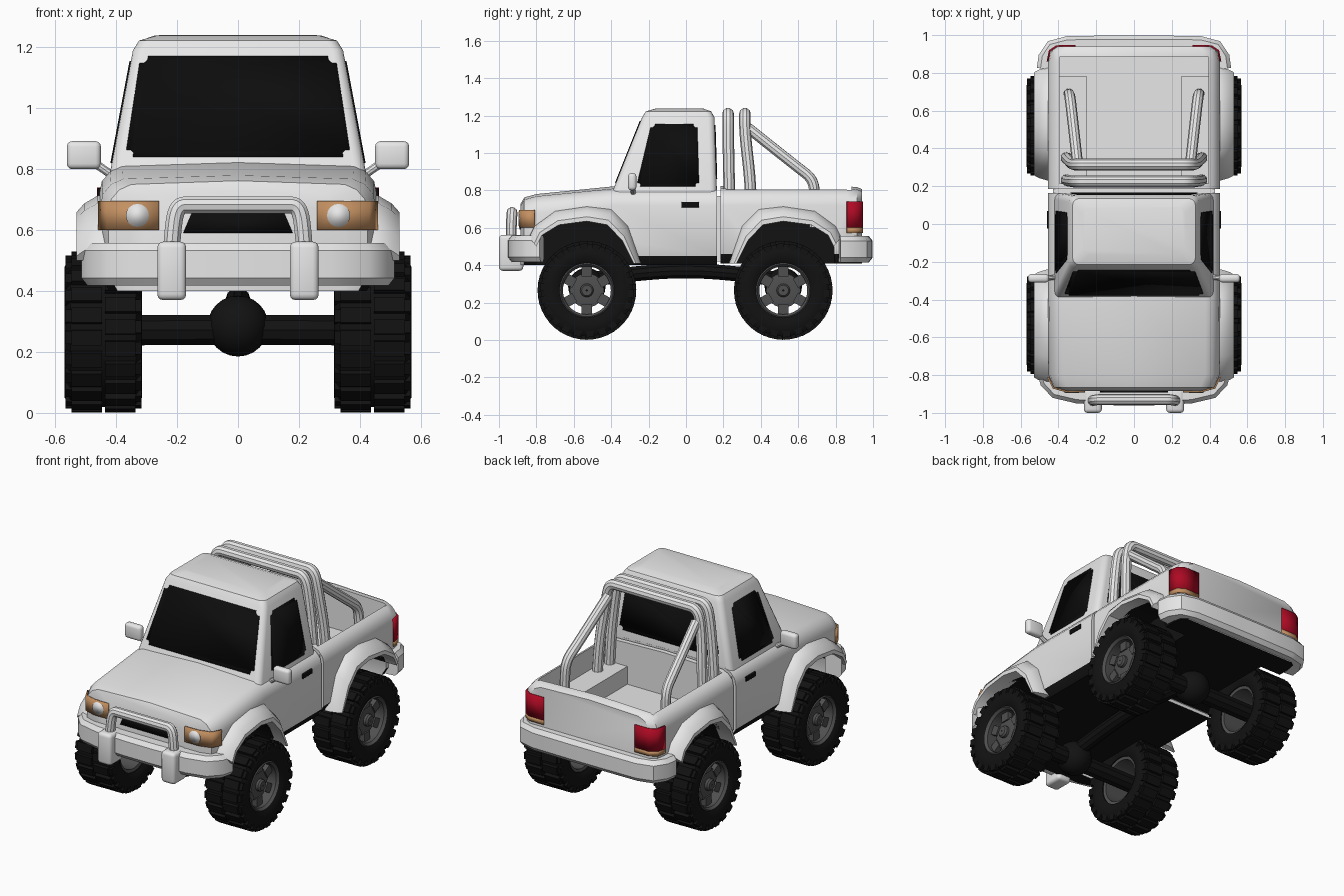
import bpy, bmesh, math
from mathutils import Vector, Matrix

if "Cube" in bpy.data.objects:
    bpy.data.objects.remove(bpy.data.objects["Cube"])


def material(name, r, g, b):
    m = bpy.data.materials.new(name)
    m.use_nodes = True
    m.diffuse_color = (r, g, b, 1)
    m.node_tree.nodes["Principled BSDF"].inputs["Base Color"].default_value = (r, g, b, 1)
    return m


WHITE = material("white_paint", .8, .8, .8)
BLACK = material("black_rubber", .006, .006, .006)
GLASS = material("dark_glass", .004, .004, .004)
GREY = material("rim_grey", .08, .08, .08)
RED = material("tail_red", .42, .003, .017)
AMBER = material("lamp_amber", .55, .28, .12)


def finish(name, bm, *mats):
    bmesh.ops.recalc_face_normals(bm, faces=bm.faces)
    me = bpy.data.meshes.new(name)
    bm.to_mesh(me)
    bm.free()
    ob = bpy.data.objects.new(name, me)
    bpy.context.collection.objects.link(ob)
    for m in mats:
        me.materials.append(m)
    return ob


def mirror(ob):
    ob.modifiers.new("mirror", "MIRROR")
    return ob


def add_loft(bm, rings, cyclic=False):
    vs = [[bm.verts.new(p) for p in r] for r in rings]
    n = len(vs[0])
    for a, b in zip(vs, vs[1:] + vs[:1] if cyclic else vs[1:]):
        for i in range(n):
            bm.faces.new((a[i], a[(i + 1) % n], b[(i + 1) % n], b[i]))
    if not cyclic:
        bm.faces.new(vs[0])
        bm.faces.new(vs[-1])


def loft(name, rings, mat):
    bm = bmesh.new()
    add_loft(bm, rings)
    return finish(name, bm, mat)


def box(name, lo, hi, mat, bevel=0):
    lo, hi = Vector(lo), Vector(hi)
    bm = bmesh.new()
    bmesh.ops.create_cube(bm, size=1, matrix=Matrix.Translation((lo + hi) / 2)
                          @ Matrix.Diagonal((hi - lo).to_4d()))
    if bevel:
        bmesh.ops.bevel(bm, geom=bm.edges[:], offset=bevel, segments=3, profile=.5, affect="EDGES")
    return finish(name, bm, mat)


def plate(name, pts, mat, corner=0):
    bm = bmesh.new()
    bm.faces.new([bm.verts.new(p) for p in pts])
    if corner:
        bmesh.ops.bevel(bm, geom=bm.verts[:], offset=corner, segments=3, affect="VERTICES")
    ob = finish(name, bm, mat)
    s = ob.modifiers.new("thickness", "SOLIDIFY")
    s.thickness, s.offset = .009, 0
    return ob


def strip(name, path, z0, z1, mat):
    bm = bmesh.new()
    cols = [[bm.verts.new((x, y, z)) for z in (z0, z1)] for x, y in path]
    for a, b in zip(cols, cols[1:]):
        bm.faces.new((a[0], b[0], b[1], a[1]))
    ob = finish(name, bm, mat)
    s = ob.modifiers.new("thickness", "SOLIDIFY")
    s.thickness, s.offset = .009, 0
    return mirror(ob)


def tube(name, pts, r, mat):
    cu = bpy.data.curves.new(name, "CURVE")
    cu.dimensions, cu.bevel_depth, cu.bevel_resolution, cu.use_fill_caps = "3D", r, 3, True
    sp = cu.splines.new("NURBS")
    sp.points.add(len(pts) - 1)
    for p, co in zip(sp.points, pts):
        p.co = (*co, 1)
    sp.use_endpoint_u, sp.order_u, sp.resolution_u = True, 3, 6
    cu.materials.append(mat)
    ob = bpy.data.objects.new(name, cu)
    bpy.context.collection.objects.link(ob)
    bpy.ops.object.select_all(action="DESELECT")
    ob.select_set(True)
    bpy.context.view_layer.objects.active = ob
    bpy.ops.object.convert(target="MESH")
    return bpy.context.object


def both(pts):
    return [(-x, *r) for x, *r in reversed(pts)] + pts


def cut(ob, cutters):
    for c in cutters:
        m = ob.modifiers.new("cut", "BOOLEAN")
        m.object, m.solver = c, "EXACT"
        with bpy.context.temp_override(object=ob, active_object=ob):
            bpy.ops.object.modifier_apply(modifier=m.name)
        bpy.data.objects.remove(c)


# Wheel arch outlines (offset from axle toward the cab, height)
AXLES = ((-.53, 1, "front"), (.52, -1, "rear"))
ARCH_IN = [(-.27, .5), (-.24, .56), (-.15, .615), (0, .635), (.11, .615), (.19, .53), (.25, .41)]
ARCH_OUT = [(-.31, .55), (-.28, .61), (-.17, .69), (0, .715), (.13, .7), (.22, .61), (.29, .41)]


def arch_cutters(yc, d):
    poly = [(-.27, .3)] + ARCH_IN + [(.25, .3)]
    return [loft("arch_cutter", [[(s * x, yc + d * u, z) for u, z in poly] for x in (.28, .7)], BLACK)
            for s in (1, -1)]


def section(y, w, t, zb):
    half = [(w - .03, zb), (w, zb + .05), (w, t - .09), (w - .008, t - .05),
            (w - .035, t - .018), (w - .075, t)]
    pts = half + [(0, t + .012)] + [(-x, z) for x, z in reversed(half)]
    return [(x, y, z) for x, z in pts]


def blacken_underside(ob):
    ob.data.materials.append(BLACK)
    for f in ob.data.polygons:
        c, n = f.center, f.normal
        well = abs(c.x) < .29 and n.x * c.x > .2 and c.z < .66
        if well or (n.z < -.2 and c.z < .65):
            f.material_index = 1


# Lower body and bonnet
body = loft("lower_body", [section(*s, .4) for s in (
    (-.885, .36, .715), (-.865, .425, .75), (-.8, .452, .768),
    (-.38, .455, .81), (.165, .455, .81))], WHITE)
cut(body, arch_cutters(-.53, 1))
blacken_underside(body)

# Cargo bed with hollow and wheel boxes
bed = loft("cargo_bed", [section(*s, .41) for s in (
    (.185, .455, .81), (.86, .455, .81), (.915, .445, .805), (.94, .41, .795))], WHITE)
cut(bed, [box("hollow", (-.395, .215, .67), (.395, .885, 1), WHITE),
          box("hollow", (-.25, .215, .56), (.25, .885, .8), WHITE),
          box("hollow", (-.395, .78, .56), (.395, .885, .8), WHITE)] + arch_cutters(.52, -1))
blacken_underside(bed)
box("bed_joint", (-.43, .15, .42), (.43, .2, .77), WHITE)


# Cab upper part
def rounded(hx, y0, y1, z, r=.035):
    ring = []
    for k, (cx, cy) in enumerate(((hx - r, y1 - r), (r - hx, y1 - r), (r - hx, y0 + r), (hx - r, y0 + r))):
        for j in range(5):
            a = math.radians(90 * k + 22.5 * j)
            ring.append((cx + r * math.cos(a), cy + r * math.sin(a), z))
    return ring


loft("cab_top", [rounded(.42, -.395, .165, .79), rounded(.345, -.235, .152, 1.19),
                 rounded(.325, -.215, .135, 1.222), rounded(.27, -.16, .09, 1.238)], WHITE)


def on_cab(z, base, top):
    return base + (top - base) * (z - .79) / .4


# Windows
plate("windscreen", [(x, on_cab(z, -.395, -.235), z) for x, z in
                     ((-.37, .84), (.37, .84), (.32, 1.17), (-.32, 1.17))], GLASS, .025)
plate("rear_window", [(x, on_cab(z, .165, .152), z) for x, z in
                      ((-.34, .86), (.34, .86), (.295, 1.15), (-.295, 1.15))], GLASS, .025)
mirror(plate("side_window", [(on_cab(z, .42, .345), y, z) for y, z in
                             ((-.265, .82), (.07, .82), (.06, 1.155), (-.185, 1.155))], GLASS, .02))
mirror(box("door_handle", (.45, -.025, .708), (.461, .07, .738), GLASS, .004))

# Mirrors on arms
mirror(box("door_mirror", (.45, -.31, .8), (.562, -.265, .892), WHITE, .018))
mirror(tube("mirror_arm", [(.4, -.28, .77), (.44, -.285, .8), (.48, -.285, .825)], .014, WHITE))

# Lamps and grille
NOSE = [(.26, -.888), (.355, -.888), (.428, -.867), (.456, -.81)]
TAIL = [(.31, .942), (.41, .942), (.447, .917), (.458, .86)]
strip("headlamp", NOSE, .6, .695, AMBER)
strip("tail_lamp", TAIL, .6, .74, RED)
strip("rear_indicator", TAIL, .572, .6, AMBER)
mirror(plate("headlamp_lens", [(.33 + .038 * math.cos(a), -.891, .648 + .038 * math.sin(a))
                               for a in [i * math.pi / 8 for i in range(16)]], WHITE))
plate("grille", [(-.18, -.887, .59), (.18, -.887, .59), (.15, -.887, .66), (-.15, -.887, .66)], GLASS)

# Wheel arch flares
for yc, d, end in AXLES:
    rings = []
    for p, q in zip(ARCH_IN, ARCH_OUT):
        ring = []
        for x, f in ((.43, 1), (.462, .97), (.505, .65), (.53, .3), (.53, 0), (.43, 0)):
            u, z = (a + (b - a) * f for a, b in zip(p, q))
            ring.append((x, yc + d * u, z))
        rings.append(ring)
    mirror(loft(end + "_arch_flare", rings, WHITE))


# Bumpers
def bumper(name, half, zc):
    path = [Vector(p) for p in both(half)]
    prof = [(.05, .045), (.03, .07), (-.03, .07), (-.05, .045)]
    prof += [(u, -v) for u, v in reversed(prof)]
    rings = []
    for i, p in enumerate(path):
        t = (path[min(i + 1, len(path) - 1)] - path[max(i - 1, 0)]).normalized()
        rings.append([(p.x - t.y * u, p.y + t.x * u, zc + v) for u, v in prof])
    loft(name, rings, WHITE)


bumper("front_bumper", [(.1, -.91), (.3, -.9), (.41, -.875), (.45, -.83), (.465, -.77)], .488)
bumper("rear_bumper", [(.1, .948), (.35, .945), (.43, .925), (.457, .88), (.465, .82)], .485)
mirror(box("bumper_guard", (.17, -1, .37), (.265, -.87, .562), WHITE, .02))
tube("bull_bar", both([(.15, -.93, .682), (.2, -.93, .682), (.215, -.935, .6), (.22, -.935, .5)]), .029, WHITE)

# Roll bars
for name, y0, y1 in (("front_roll_bar", .232, .225), ("rear_roll_bar", .35, .315)):
    tube(name, both([(.22, y1, 1.21), (.3, y1, 1.21), (.325, y1, 1.1), (.355, y0, .8), (.36, y0, .6)]),
         .031, WHITE)
mirror(tube("roll_bar_strut", [(.3, .33, 1.135), (.33, .6, .92), (.34, .68, .86), (.345, .69, .76),
                               (.345, .69, .6)], .029, WHITE))

# Axles, differentials and drive shaft
for yc, d, end in AXLES:
    tube(end + "_axle", [(-.48, yc, .27), (0, yc, .275), (.48, yc, .27)], .052, BLACK)
    bm = bmesh.new()
    bmesh.ops.create_uvsphere(bm, u_segments=20, v_segments=12, radius=.1,
                              matrix=Matrix.Translation((0, yc, .285)))
    finish(end + "_differential", bm, BLACK)
tube("drive_shaft", [(0, -.53, .32), (0, -.2, .37), (0, .2, .37), (0, .52, .32)], .042, BLACK)


# Wheel: tyre, tread blocks and open spoked rim
def lathe(bm, profile, n=40):
    add_loft(bm, [[(x, r * math.cos(a), r * math.sin(a)) for x, r in profile]
                  for a in [2 * math.pi * i / n for i in range(n)]], True)


def radial_block(bm, angle, x, r, size):
    bmesh.ops.create_cube(bm, size=1, matrix=Matrix.Rotation(angle, 4, "X")
                          @ Matrix.Translation((x, 0, r)) @ Matrix.Diagonal((*size, 1)))


bm = bmesh.new()
lathe(bm, [(-.11, .145), (-.125, .17), (-.127, .215), (-.108, .246), (.108, .246),
           (.127, .215), (.125, .17), (.11, .145)])
for i in range(22):
    for s in (-1, 1):
        a = 2 * math.pi * (i + s / 4) / 22
        radial_block(bm, a, s * .055, .25, (.1, .05, .026))
        radial_block(bm, a, s * .112, .228, (.026, .042, .045))
tyre_faces = len(bm.faces)
lathe(bm, [(.108, .15), (.116, .14), (.1, .128), (-.1, .128), (-.105, .148)])
lathe(bm, [(.045, .01), (.07, .01), (.075, .04), (.065, .092), (.045, .092)], 24)
lathe(bm, [(.06, .004), (.1, .004), (.1, .028), (.09, .036), (.06, .036)], 16)
for i in range(6):
    radial_block(bm, i * math.pi / 3, .062, .105, (.03, .055, .06))
bm.faces.ensure_lookup_table()
for f in bm.faces[tyre_faces:]:
    f.material_index = 1
wheel = finish("front_left_wheel", bm, BLACK, GREY)
for yc, d, end in AXLES:
    for side, s in (("left", 1), ("right", -1)):
        ob = wheel
        if (end, side) != ("front", "left"):
            ob = bpy.data.objects.new(f"{end}_{side}_wheel", wheel.data)
            bpy.context.collection.objects.link(ob)
        ob.location = (s * .442, yc, .265)
        ob.rotation_euler.z = 0 if s > 0 else math.pi

# Smooth shading with sharp creases
bpy.ops.object.select_all(action="DESELECT")
for ob in bpy.context.scene.objects:
    if ob.type == "MESH":
        ob.select_set(True)
        bpy.context.view_layer.objects.active = ob
bpy.ops.object.shade_smooth_by_angle(angle=math.radians(35))
